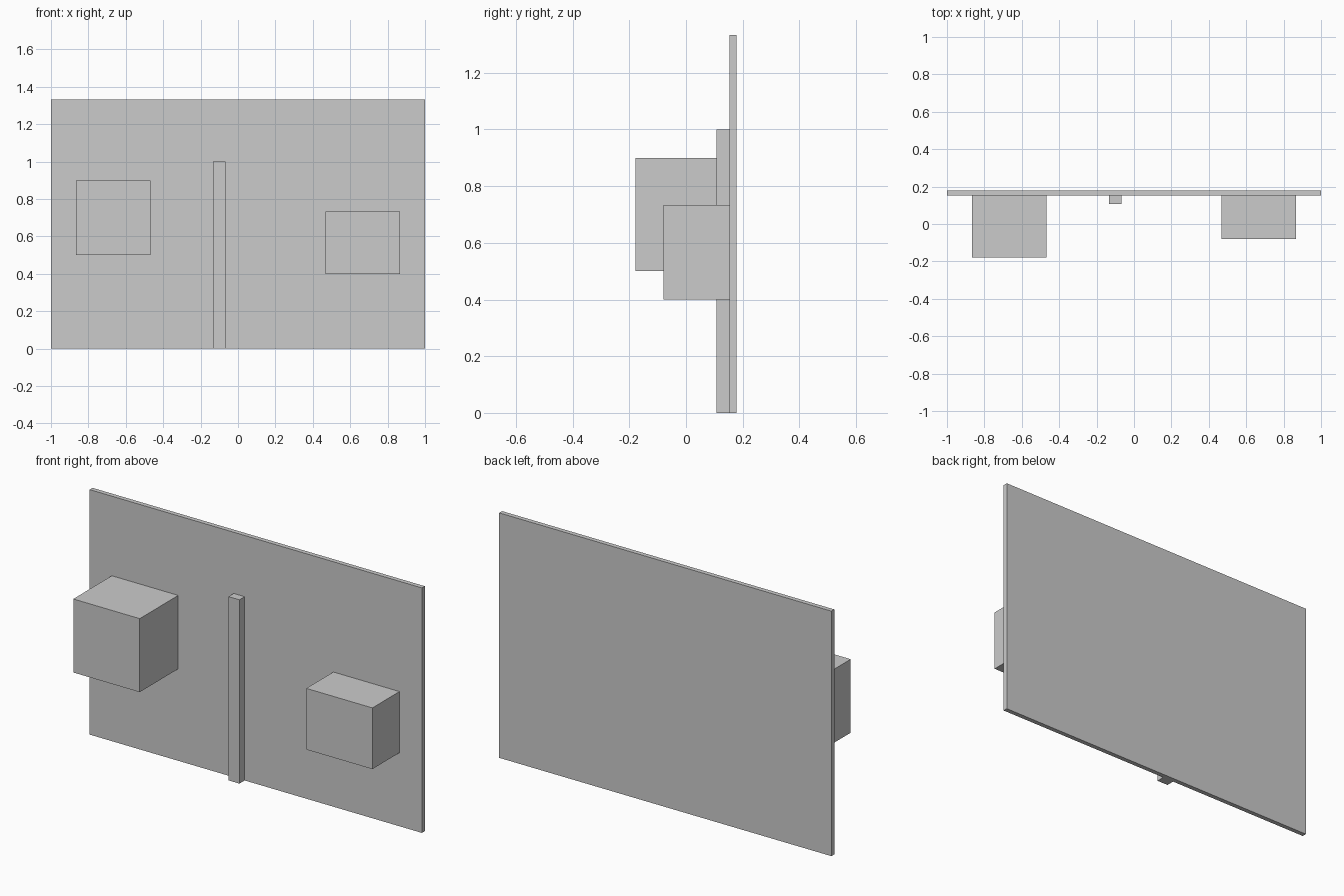
import bpy
import bmesh

if "Cube" in bpy.data.objects:
    bpy.data.objects.remove(bpy.data.objects["Cube"])


def box(name, x, y, z):
    """Box from (min, max) ranges on each axis."""
    bm = bmesh.new()
    bmesh.ops.create_cube(bm, size=1)
    for v in bm.verts:
        v.co = [r[0] if c < 0 else r[1] for c, r in zip(v.co, (x, y, z))]
    mesh = bpy.data.meshes.new(name)
    bm.to_mesh(mesh)
    bm.free()
    obj = bpy.data.objects.new(name, mesh)
    bpy.context.collection.objects.link(obj)
    return obj


WALL_FRONT, WALL_BACK = 0.153, 0.178

# Backing wall
box("wall_panel", (-1, 1), (WALL_FRONT, WALL_BACK), (0, 1.333))
# Boxes mounted on the wall
box("large_wall_box", (-0.867, -0.467), (-0.178, WALL_FRONT), (0.5, 0.9))
box("small_wall_box", (0.467, 0.865), (-0.08, WALL_FRONT), (0.4, 0.733))
# Upright strip between them
box("upright_post", (-0.133, -0.067), (0.108, WALL_FRONT), (0, 1))
